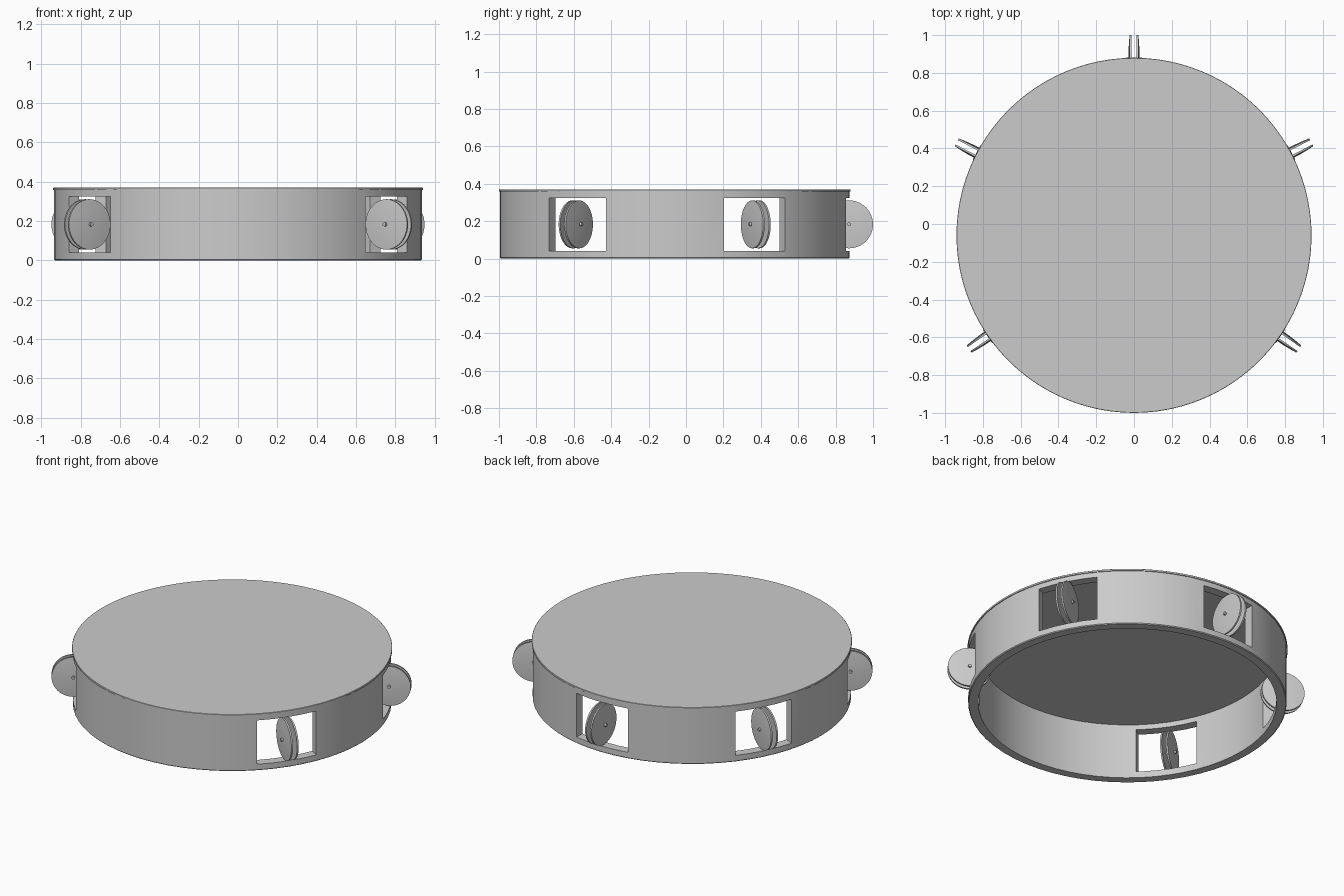
import bpy, bmesh, math
from mathutils import Matrix, Vector

if "Cube" in bpy.data.objects:
    bpy.data.objects.remove(bpy.data.objects["Cube"])

CY = -0.06                                   # drum centre in y
ANGLES = [90 + 62.3 * k for k in (-2, -1, 0, 1, 2)]
JINGLE_R, JINGLE_Z = 0.932, 0.183


def lathe(name, profile, segs, closed, matrix=Matrix.Identity(4), angle=30):
    """Spin an (r, z) profile around local z."""
    bm = bmesh.new()
    vs = [bm.verts.new((r, 0, z)) for r, z in profile]
    for a, b in zip(vs, vs[1:]):
        bm.edges.new((a, b))
    if closed:
        bm.edges.new((vs[-1], vs[0]))
    bmesh.ops.spin(bm, geom=bm.verts[:] + bm.edges[:], cent=(0, 0, 0), axis=(0, 0, 1),
                   angle=2 * math.pi, steps=segs, use_merge=True)
    bmesh.ops.remove_doubles(bm, verts=bm.verts, dist=1e-5)
    bmesh.ops.recalc_face_normals(bm, faces=bm.faces)
    return finish(name, bm, matrix, angle)


def finish(name, bm, matrix, angle=30):
    mesh = bpy.data.meshes.new(name)
    bm.to_mesh(mesh)
    bm.free()
    ob = bpy.data.objects.new(name, mesh)
    bpy.context.collection.objects.link(ob)
    ob.matrix_world = matrix
    if angle:
        smooth(ob, angle)
    return ob


def smooth(ob, angle):
    bpy.ops.object.select_all(action='DESELECT')
    ob.select_set(True)
    bpy.context.view_layer.objects.active = ob
    bpy.ops.object.shade_smooth_by_angle(angle=math.radians(angle))


def around(deg):
    """Frame at a jingle: local x points outward, y along the rim."""
    return (Matrix.Translation((0, CY, 0)) @ Matrix.Rotation(math.radians(deg), 4, 'Z')
            @ Matrix.Translation((JINGLE_R, 0, JINGLE_Z)))


base = Matrix.Translation((0, CY, 0))

# wooden frame ring
frame = lathe("frame", [(0.876, 0), (0.93, 0), (0.935, 0.005), (0.935, 0.36), (0.876, 0.36)],
              64, True, base, 0)

# slots cut through the frame
bm = bmesh.new()
for a in ANGLES:
    bmesh.ops.create_cube(bm, size=1, matrix=around(a) @ Matrix.Diagonal((0.3, 0.368, 0.284, 1)))
cutter = finish("slot_cutter", bm, Matrix.Identity(4), 0)
cutter.hide_render = True
mod = frame.modifiers.new("slots", 'BOOLEAN')
mod.object, mod.operation, mod.solver = cutter, 'DIFFERENCE', 'EXACT'
bpy.context.view_layer.objects.active = frame
bpy.context.view_layer.update()
bpy.ops.object.modifier_apply(modifier=mod.name)
bpy.data.objects.remove(cutter)
smooth(frame, 30)

# drum skin
lathe("skin", [(0, 0.358), (0.94, 0.358), (0.94, 0.368), (0.938, 0.37), (0, 0.37)], 96, False, base)

# jingle pairs, each on a short pin
dome = [(0, 0.030), (0.045, 0.0292), (0.09, 0.0268), (0.128, 0.023),
        (0.128, 0.013), (0.09, 0.0165), (0.045, 0.0192), (0, 0.020)]
pin = [(0, -0.042), (0.01, -0.042), (0.01, 0.042), (0, 0.042)]
for i, a in enumerate(ANGLES, 1):
    for side, turn in (("a", -90), ("b", 90)):
        m = around(a) @ Matrix.Rotation(math.radians(turn), 4, 'X')
        lathe(f"jingle_{i}_{side}", dome, 48, False, m)
    lathe(f"jingle_pin_{i}", pin, 12, False, around(a) @ Matrix.Rotation(math.radians(90), 4, 'X'))
